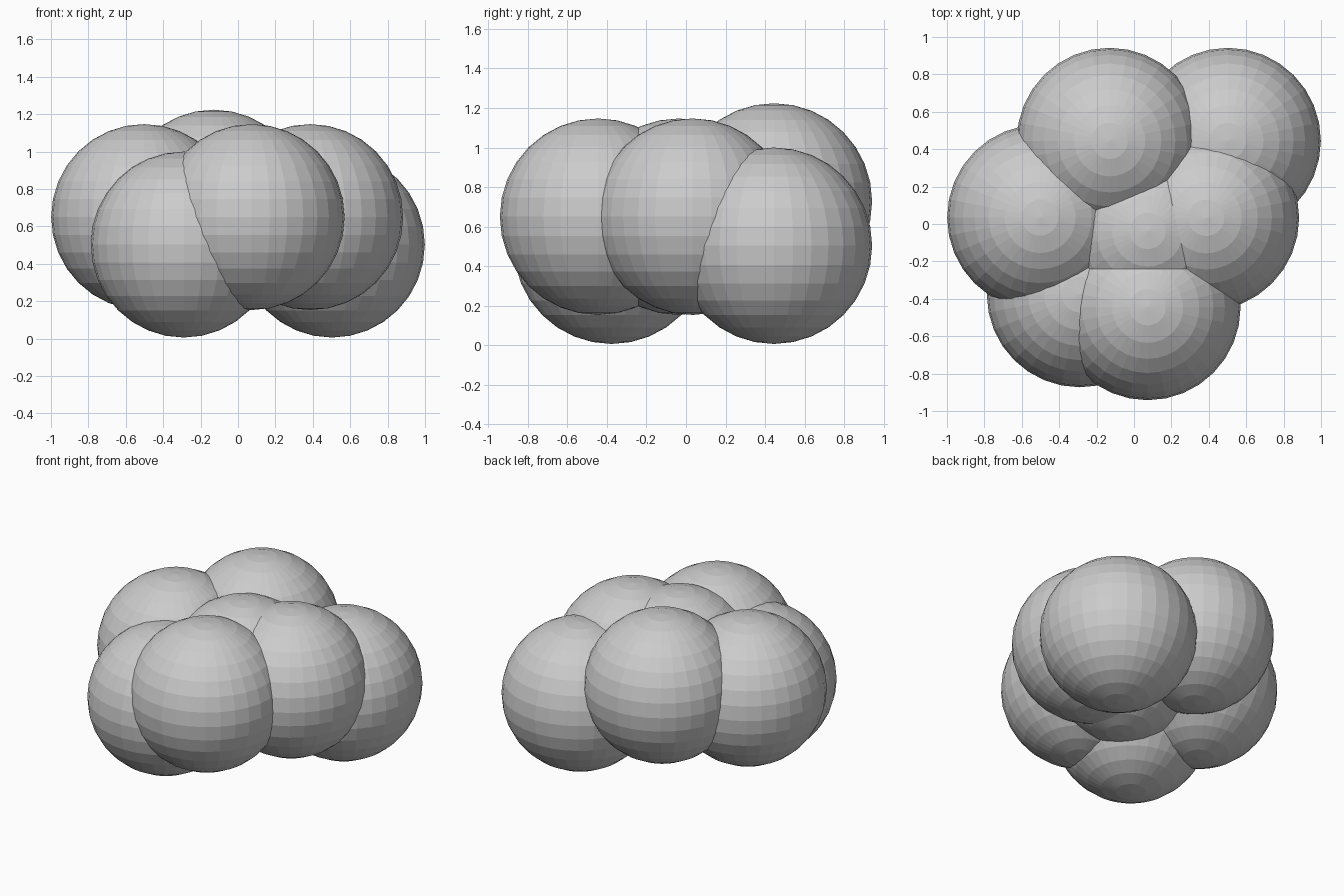
import bpy

if "Cube" in bpy.data.objects:
    bpy.data.objects.remove(bpy.data.objects["Cube"])

RADIUS = 0.497

# Cluster of equal faceted balls: name and centre
balls = [
    ("back_ball", (-0.13, 0.445, 0.727)),
    ("back_right_ball", (0.502, 0.445, 0.503)),
    ("left_ball", (-0.502, 0.035, 0.65)),
    ("middle_ball", (0.073, -0.037, 0.65)),
    ("right_ball", (0.386, 0.033, 0.65)),
    ("front_ball", (0.073, -0.445, 0.65)),
    ("front_left_ball", (-0.29, -0.376, 0.503)),
]

for name, centre in balls:
    bpy.ops.mesh.primitive_uv_sphere_add(
        segments=32, ring_count=16, radius=RADIUS, location=centre)
    bpy.context.object.name = name
